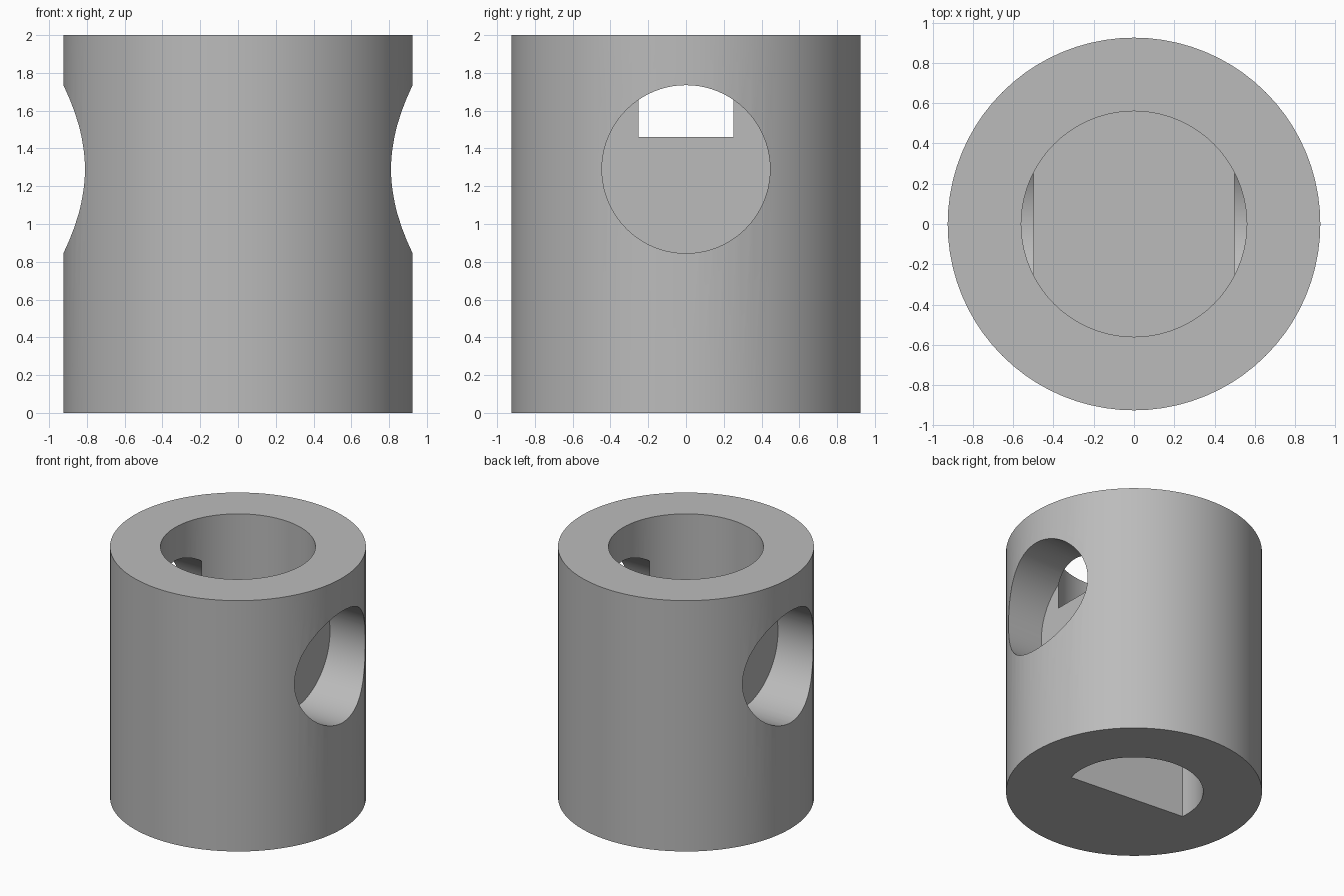
import bpy
import bmesh
from math import asin, cos, pi, radians, sin
from mathutils import Matrix, Vector

cube = bpy.data.objects.get("Cube")
if cube:
    bpy.data.objects.remove(cube, do_unlink=True)

OUTER_R, HEIGHT = 0.925, 2.0
BORE_R, BORE_FLOOR = 0.56, 1.46
PORT_R, PORT_Z, PORT_INNER = 0.445, 1.29, 0.5
SHAFT_R, SHAFT_FLAT, SHAFT_DEPTH = 0.5, 0.09, 0.83

grey = bpy.data.materials.new("plain grey")
grey.use_nodes = True
colour = (0.5, 0.5, 0.5, 1)
grey.diffuse_color = colour
grey.node_tree.nodes["Principled BSDF"].inputs["Base Color"].default_value = colour


def prism(name, outline, length, matrix):
    """Extrude a closed 2D outline along local z and place it by matrix."""
    bm = bmesh.new()
    face = bm.faces.new([bm.verts.new((x, y, 0)) for x, y in outline])
    top = bmesh.ops.extrude_face_region(bm, geom=[face])["geom"]
    bmesh.ops.translate(bm, vec=Vector((0, 0, length)),
                        verts=[v for v in top if isinstance(v, bmesh.types.BMVert)])
    bmesh.ops.transform(bm, matrix=matrix, verts=bm.verts)
    bmesh.ops.recalc_face_normals(bm, faces=bm.faces)
    mesh = bpy.data.meshes.new(name)
    bm.to_mesh(mesh)
    bm.free()
    mesh.materials.append(grey)
    obj = bpy.data.objects.new(name, mesh)
    bpy.context.collection.objects.link(obj)
    return obj


def arc(radius, start, end, steps):
    angles = [start + (end - start) * i / steps for i in range(steps + 1)]
    return [(radius * cos(a), radius * sin(a)) for a in angles]


def circle(radius, sides=80):
    return arc(radius, 0, 2 * pi, sides)[:-1]


# Main cylinder
body = prism("coupler_body", circle(OUTER_R), HEIGHT, Matrix())

# Round blind bore in the top
cutters = [prism("top_bore_cutter", circle(BORE_R), 1,
                 Matrix.Translation((0, 0, BORE_FLOOR)))]

# Flat-ended round ports on both sides
for side, name in ((1, "left"), (-1, "right")):
    place = (Matrix.Translation((side * PORT_INNER, 0, PORT_Z))
             @ Matrix.Rotation(side * pi / 2, 4, "Y"))
    cutters.append(prism(name + "_port_cutter", circle(PORT_R), 1, place))

# D-shaped shaft socket in the underside
corner = asin(SHAFT_FLAT / SHAFT_R)
socket = arc(SHAFT_R, -corner, pi + corner, 48)
cutters.append(prism("shaft_socket_cutter", socket, SHAFT_DEPTH + 0.5,
                     Matrix.Translation((0, 0, -0.5)) @ Matrix.Rotation(radians(-5), 4, "Z")))

# Cut every opening, then remove the cutters
bpy.context.view_layer.objects.active = body
for cutter in cutters:
    cutter.hide_render = True
    cut = body.modifiers.new(cutter.name, "BOOLEAN")
    cut.operation = "DIFFERENCE"
    cut.solver = "EXACT"
    cut.object = cutter
    bpy.ops.object.modifier_apply(modifier=cut.name)
    bpy.data.objects.remove(cutter, do_unlink=True)

bpy.ops.object.select_all(action="DESELECT")
body.select_set(True)
bpy.ops.object.shade_smooth_by_angle(angle=radians(30))
